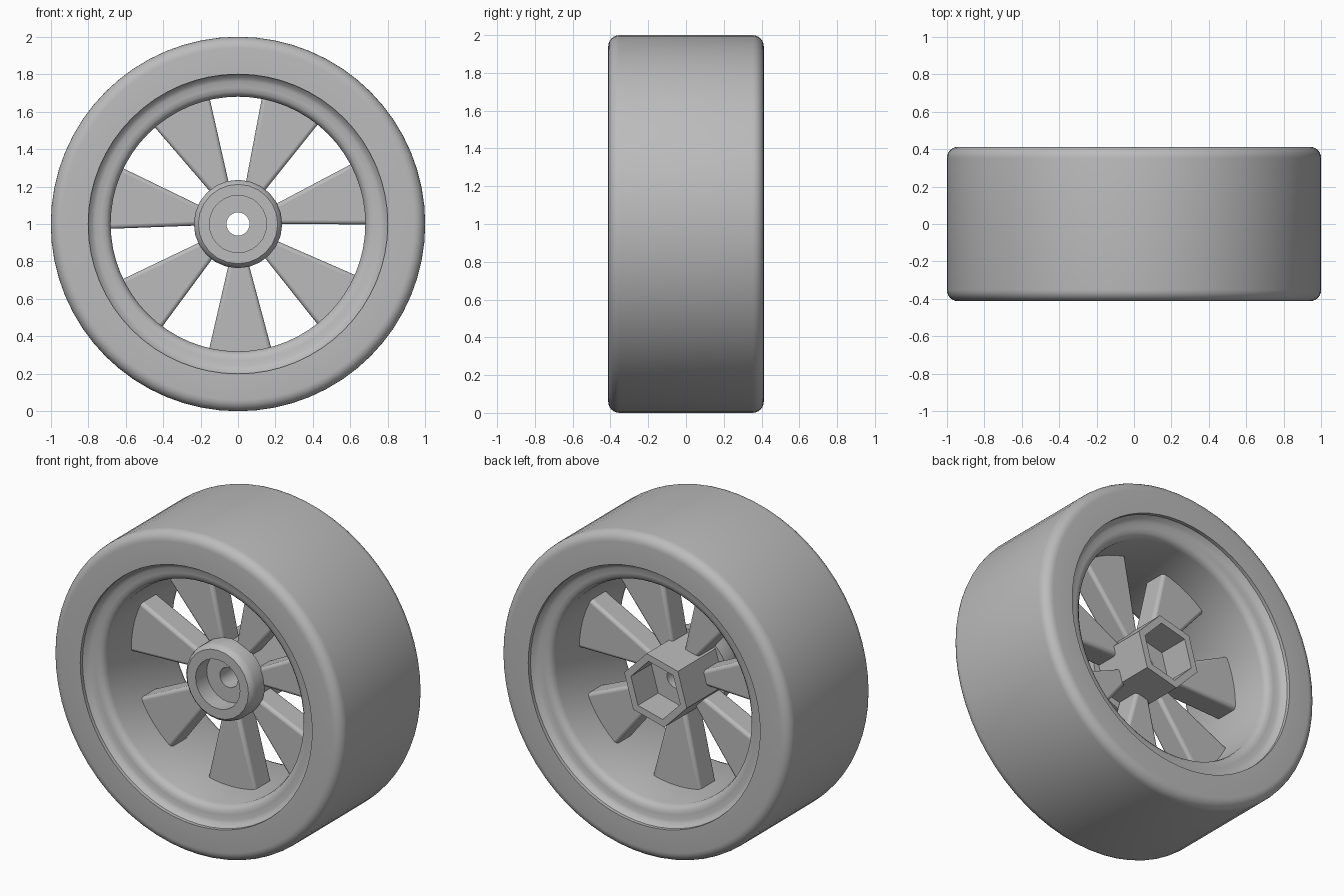
import bpy, bmesh
from math import sin, cos, pi, radians

cube = bpy.data.objects.get("Cube")
if cube:
    bpy.data.objects.remove(cube, do_unlink=True)

AXLE = 1.0                      # height of the wheel centre
HALF = 0.412                    # half the tyre width
SPOKES = 7

grey = bpy.data.materials.new("plain_grey")
grey.use_nodes = True
grey.diffuse_color = (0.5, 0.5, 0.5, 1)
grey.node_tree.nodes["Principled BSDF"].inputs["Base Color"].default_value = (0.5, 0.5, 0.5, 1)


def finish(name, bm, bevel=0):
    bmesh.ops.recalc_face_normals(bm, faces=bm.faces[:])
    mesh = bpy.data.meshes.new(name)
    bm.to_mesh(mesh)
    bm.free()
    mesh.materials.append(grey)
    obj = bpy.data.objects.new(name, mesh)
    bpy.context.collection.objects.link(obj)
    obj.location.z = AXLE
    if bevel:
        mod = obj.modifiers.new("rounded_edges", "BEVEL")
        mod.width, mod.segments = bevel, 3
    bpy.ops.object.select_all(action="DESELECT")
    obj.select_set(True)
    bpy.context.view_layer.objects.active = obj
    bpy.ops.object.shade_smooth_by_angle(angle=radians(35))
    return obj


def ring_radius(radius, step, segments, hexagonal):
    """Radius at one step round a ring, either round or six sided."""
    if not hexagonal:
        return radius
    turn = (2 * pi * step / segments) % (pi / 3)
    return radius * cos(pi / 6) / cos(turn - pi / 6)


def lathe(name, profile, segments, phase=0.0):
    """Turn a closed profile of (radius, y, hexagonal) about the axle."""
    bm = bmesh.new()
    rings = []
    for radius, y, hexagonal in profile:
        ring = []
        for i in range(segments):
            a = phase + 2 * pi * i / segments
            r = ring_radius(radius, i, segments, hexagonal)
            ring.append(bm.verts.new((r * cos(a), y, r * sin(a))))
        rings.append(ring)
    for k, ring in enumerate(rings):
        after = rings[(k + 1) % len(rings)]
        for i in range(segments):
            j = (i + 1) % segments
            bm.faces.new((ring[i], ring[j], after[j], after[i]))
    return finish(name, bm)


def mirrored(half):
    """Complete a front half profile with its back half."""
    return [(r, y, False) for r, y in half] + [(r, -y, False) for r, y in reversed(half)]


# Tyre with rounded shoulders
shoulder = 0.06
tyre = [(0.80, -0.36), (0.80, -HALF)]
for i in range(7):
    a = pi / 2 * i / 6
    tyre.append((1 - shoulder + shoulder * sin(a), -HALF + shoulder - shoulder * cos(a)))
lathe("tyre", mirrored(tyre), 64)

# Rim with a recessed, rounded lip running into the barrel
rim = [(0.83, -0.39), (0.80, -0.39), (0.782, -0.368), (0.762, -0.358), (0.73, -0.356),
       (0.705, -0.35), (0.688, -0.335), (0.68, -0.31)]
lathe("rim", mirrored(rim), 64)

# Hub: round counterbored front, hexagonal socket at the back
hub = [(0.062, -0.09, False), (0.153, -0.09, False), (0.153, -0.20, False),
       (0.212, -0.20, False), (0.228, -0.185, False), (0.236, -0.16, False),
       (0.236, -0.07, False), (0.222, -0.07, True), (0.222, 0.30, True),
       (0.175, 0.30, True), (0.175, 0.10, True), (0.062, 0.10, False)]
lathe("hub", hub, 24, radians(14))

# Wedge spokes, the lowest pointing almost straight down
spread = radians(14)
for n in range(SPOKES):
    mid = radians(271) + 2 * pi * n / SPOKES
    bm = bmesh.new()
    loops = []
    for y in (-0.08, 0.08):
        corners = [(0.12, -spread), (0.75, -spread), (0.75, spread), (0.12, spread)]
        loops.append([bm.verts.new((r * cos(mid + a), y, r * sin(mid + a))) for r, a in corners])
    front, back = loops
    bm.faces.new(front)
    bm.faces.new(back[::-1])
    for i in range(4):
        j = (i + 1) % 4
        bm.faces.new((front[i], back[i], back[j], front[j]))
    finish(f"spoke_{n + 1}", bm, bevel=0.02)
